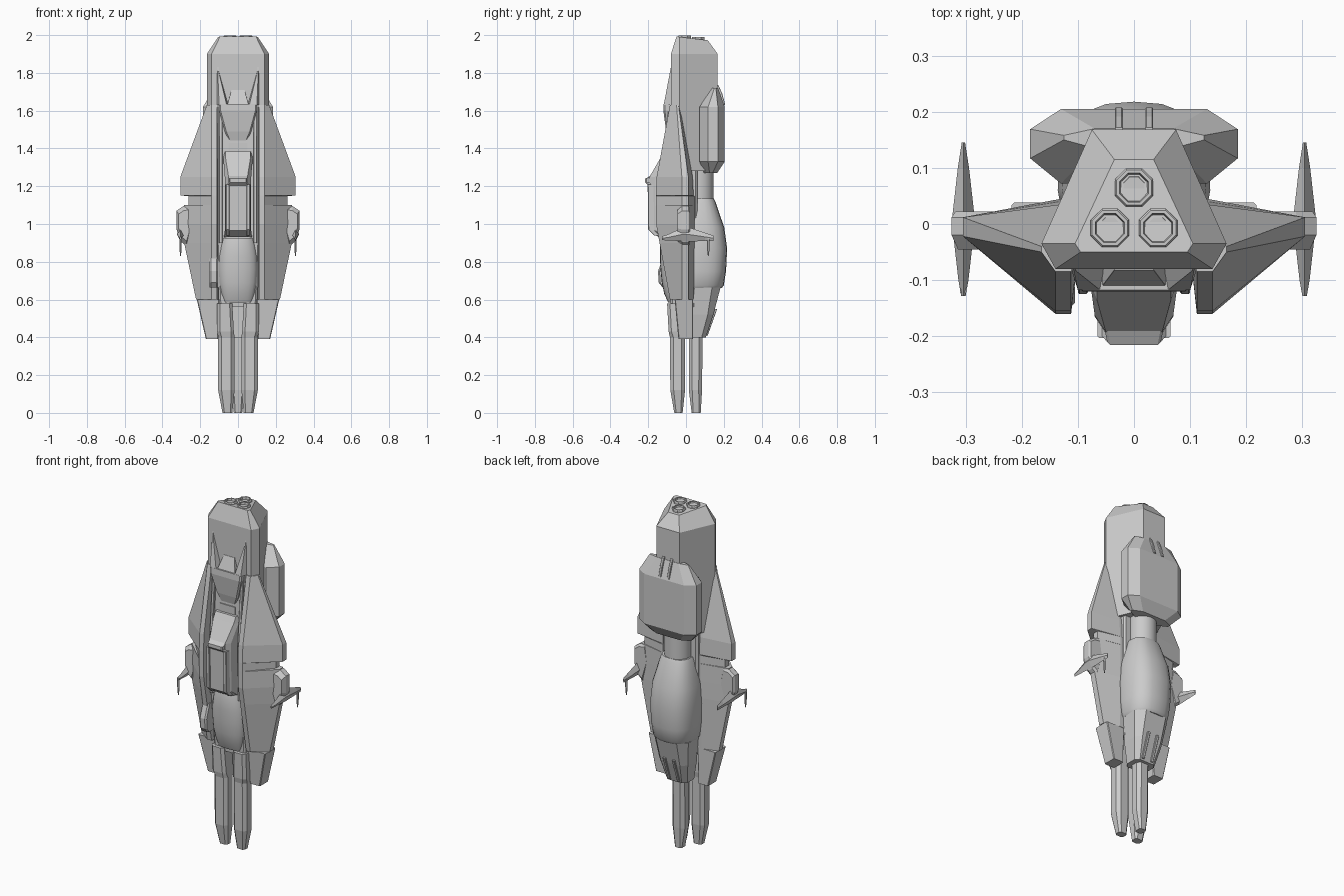
import bpy, bmesh, math


def skin(name, rings, smooth=None):
    """Closed solid through rings with equal point counts."""
    bm = bmesh.new()
    vs = [[bm.verts.new(p) for p in r] for r in rings]
    n = len(vs[0])
    for a, b in zip(vs, vs[1:]):
        for i in range(n):
            j = (i + 1) % n
            bm.faces.new((a[i], a[j], b[j], b[i]))
    bm.faces.new(vs[0])
    bm.faces.new(vs[-1])
    bmesh.ops.recalc_face_normals(bm, faces=bm.faces)
    me = bpy.data.meshes.new(name)
    bm.to_mesh(me)
    bm.free()
    ob = bpy.data.objects.new(name, me)
    bpy.context.collection.objects.link(ob)
    if smooth:
        bpy.ops.object.select_all(action='DESELECT')
        bpy.context.view_layer.objects.active = ob
        ob.select_set(True)
        bpy.ops.object.shade_smooth_by_angle(angle=math.radians(smooth))
    return ob


def box_ring(z, x0, x1, y0, y1, c=0.0):
    """Rectangle at height z with corners cut by c."""
    c = max(c, 0.0005)
    return [(x0 + c, y0, z), (x1 - c, y0, z), (x1, y0 + c, z), (x1, y1 - c, z),
            (x1 - c, y1, z), (x0 + c, y1, z), (x0, y1 - c, z), (x0, y0 + c, z)]


def sym(z, half):
    """Mirror a half outline (front to back) across x = 0."""
    return [(x, y, z) for x, y in half] + [(-x, y, z) for x, y in reversed(half)]


def tube(name, x, y, levels, n=8, smooth=None):
    """Revolved part from (z, radius) levels."""
    return skin(name, [[(x + r * math.cos(math.tau * (i + .5) / n),
                         y + r * math.sin(math.tau * (i + .5) / n), z)
                        for i in range(n)] for z, r in levels], smooth)


# Upper hull with sloped crown
body = [(0.14, -0.08), (0.165, -0.035), (0.075, 0.168)]
crown = [(x, y, 1.99 - 0.12 * (y + 0.03)) for x, y, _ in
         sym(0, [(0.095, -0.05), (0.105, -0.035), (0.035, 0.115)])]
skin("upper_hull", [sym(1.28, body), sym(1.9, body), crown])

# Three engine nozzles, each a hollow octagonal ring with an inner core
for i, (x, y) in enumerate([(0, 0.065), (0.043, -0.007), (-0.043, -0.007)]):
    top = 1.998 - 0.1 * (y + 0.007)
    tube(f"nozzle_{i}", x, y, [(1.95, .037), (top - .004, .037), (top, .034),
                               (top, .028), (top - .02, .024), (top - .012, .02)])

# Central spine behind the cockpit
skin("core_spine", [box_ring(z, -w, w, y0, y1, 0.01) for z, w, y0, y1 in
                    [(0.56, .1, -.08, .05), (0.9, .115, -.1, .06), (1.3, .115, -.1, .06),
                     (1.62, .115, -.085, .04)]])

# Front intake: wedge, ramp and two fangs
skin("intake_wedge", [box_ring(z, -w, w, y, -.05, .008) for z, w, y in
                      [(1.43, .045, -.09), (1.49, .07, -.105), (1.60, .1, -.12), (1.635, .1, -.118)]])
skin("intake_ramp", [box_ring(z, -w, w, y, -.06) for z, w, y in
                     [(1.62, .06, -.115), (1.71, .035, -.082)]])
skin("intake_neck", [box_ring(z, -.05, .05, -.1, -.05) for z in (1.38, 1.43)])

for s, side in ((1, "right"), (-1, "left")):
    def flip(pts):
        return [(s * x, y, z) for x, y, z in pts]

    skin("intake_fang_" + side, [flip([(x0, y, z), (.1 + d, y, z), (.115, -.07, z), (x1, -.07, z)])
                                 for z, x0, x1, y, d in [(1.63, .06, .05, -.118, 0),
                                                         (1.83, .108, .107, -.08, .004)]])

    # Wing: a ridged wedge, with a notch in the tip
    wing = []
    for z, fy, tip, by in [(0.60, -.085, .222, .04), (0.9, -.14, .285, .045), (1.0, -.158, .29, .045),
                           (1.10, -.16, .285, .045), (1.101, -.16, .262, .045),
                           (1.149, -.16, .262, .045), (1.15, -.16, .305, .04),
                           (1.25, -.155, .305, .035), (1.63, -.085, .165, -.03)]:
        wing.append(flip([(.112, fy, z), (.14, fy, z), (tip, -.022 if z < 1.6 else -.05, z),
                          (tip, .012 if z < 1.6 else -.04, z), (.13, by, z), (.09, by, z)]))
    skin("wing_" + side, wing)
    skin("wing_tail_" + side, [flip(box_ring(z, x0, x1, y0, .038, .004)) for z, x0, x1, y0 in
                               [(0.39, .105, .17, -.04), (0.6, .1, .218, -.06)]])
    # Slim inner rails beside the cockpit
    skin("inner_rail_" + side, [flip(box_ring(z, .082, .1, y, -.05, .003)) for z, y in
                                [(0.9, -.12), (1.2, -.125), (1.6, -.095)]])

    # Wingtip mount, spindle blade and hanging needle
    mount = [(.25, 1.1), (.29, 1.095), (.325, 1.07), (.325, .97), (.3, .905), (.27, .88), (.235, 1.0)]
    skin("tip_mount_" + side, [flip([(.28 + (x - .28) * k, y, 1 + (z - 1) * k) for x, z in mount])
                               for y, k in [(-.045, .75), (-.02, 1), (.012, 1), (.022, .85)]])
    skin("tip_blade_" + side, [flip([(.304 - w, y, z), (.304, y, z + h), (.304 + w, y, z),
                                     (.304, y, z - h)])
                               for y, w, h, z in [(-.128, .004, .01, .925), (-.1, .009, .015, .928),
                                                  (-.02, .018, .035, .945), (.012, .02, .038, .945),
                                                  (.1, .01, .022, .932), (.145, .003, .014, .925)]])
    tube("tip_needle_" + side, s * .304, .118 * s, [(.83, .002), (.86, .006), (.93, .007)], 6)

    # Front landing prong
    skin("front_prong_" + side, [flip(box_ring(z, x0, x1, y0, y1, c)) for z, x0, x1, y0, y1, c in
                                 [(0, .03, .082, -.062, -.018, .01), (.12, .018, .105, -.083, -.005, .018),
                                  (.4, .018, .105, -.085, -.005, .018), (.43, .022, .11, -.092, 0, .015),
                                  (.58, .03, .11, -.1, 0, .015)]])

# Cockpit block with brow and recessed panel frame
skin("cockpit", [sym(z, [(w, y), (b, y + .03), (b, -.08)]) for z, w, y, b in
                 [(.93, .055, -.145, .075), (.965, .05, -.19, .07), (1.2, .05, -.195, .07),
                  (1.25, .05, -.193, .07), (1.35, .066, -.135, .078), (1.385, .066, -.115, .07)]])
skin("cockpit_brow", [box_ring(z, -w, w, y, -.12, .006) for z, w, y in
                      [(1.205, .062, -.2), (1.22, .048, -.216), (1.24, .048, -.216), (1.26, .055, -.18)]])
for x in (-.055, .055):
    skin("panel_frame", [box_ring(z, x - .01, x + .01, y, -.12, .003) for z, y in
                         [(.94, -.17), (.97, -.2), (1.21, -.203)]])

# Rounded chin and the single side box
skin("chin", [[(w * math.cos(t), -.06 - d * math.sin(t) ** .7, z)
               for t in [math.pi * i / 10 for i in range(11)]] for z, w, d in
              [(.585, .078, .035), (.63, .09, .055), (.69, .102, .068), (.76, .106, .075),
               (.83, .104, .078), (.89, .095, .077), (.925, .088, .07)]], 35)
skin("side_box", [box_ring(z, -.15, -.105, y, -.06, .008) for z, y in
                  [(.665, -.125), (.69, -.145), (.75, -.148), (.83, -.12)]])

# Rear pod: chamfered block with hooks at its upper edge
pod = []
for z, w, y0, y1, k in [(1.27, .13, .095, .165, .03), (1.33, .185, .072, .205, .045),
                        (1.62, .185, .072, .205, .045), (1.72, .125, .135, .17, .015)]:
    pod.append(sym(z, [(w - .055, y0), (w, y0 + k), (w, y1 - k * .8), (w - .055, y1)]))
skin("rear_pod", pod)
for x in (-.027, .027):
    skin("pod_hook", [box_ring(z, x - .007, x + .007, .15, y, .002) for z, y in
                      [(1.63, .208), (1.69, .192), (1.735, .172)]])

# Neck and rounded rear belly
tube("rear_neck", 0, .07, [(1.08, .076), (1.3, .076)], 20, 40)


def oval(z, w, y1):
    cy = .06
    pts = []
    for i in range(24):
        a = math.tau * i / 24
        c, s_ = math.cos(a), math.sin(a)
        pts.append((w * math.copysign(abs(c) ** .75, c),
                    cy + (y1 - cy if s_ > 0 else .05) * math.copysign(abs(s_) ** .75, s_), z))
    return pts


skin("rear_belly", [oval(*r) for r in [(.66, .112, .188), (.675, .122, .2), (.75, .132, .212), (.87, .136, .218),
                                       (.98, .128, .203), (1.12, .092, .155), (1.135, .085, .147)]], 32)
skin("belly_tail", [box_ring(z, -w, w, .0, y, c) for z, w, y, c in
                    [(.4, .068, .105, .022), (.52, .092, .145, .03), (.665, .112, .183, .045)]])
for x in (-.03, .03):
    skin("tail_fin", [box_ring(z, x - .008, x + .008, .06, y, .002) for z, y in
                      [(.41, .115), (.55, .165)]])

# Rear landing prong
skin("rear_prong", [box_ring(z, -w, w, y0, y1, c) for z, w, y0, y1, c in
                    [(0, .022, .03, .078, .008), (.12, .04, .015, .085, .018),
                     (.45, .04, .015, .088, .018), (.52, .025, .03, .1, .01)]])
